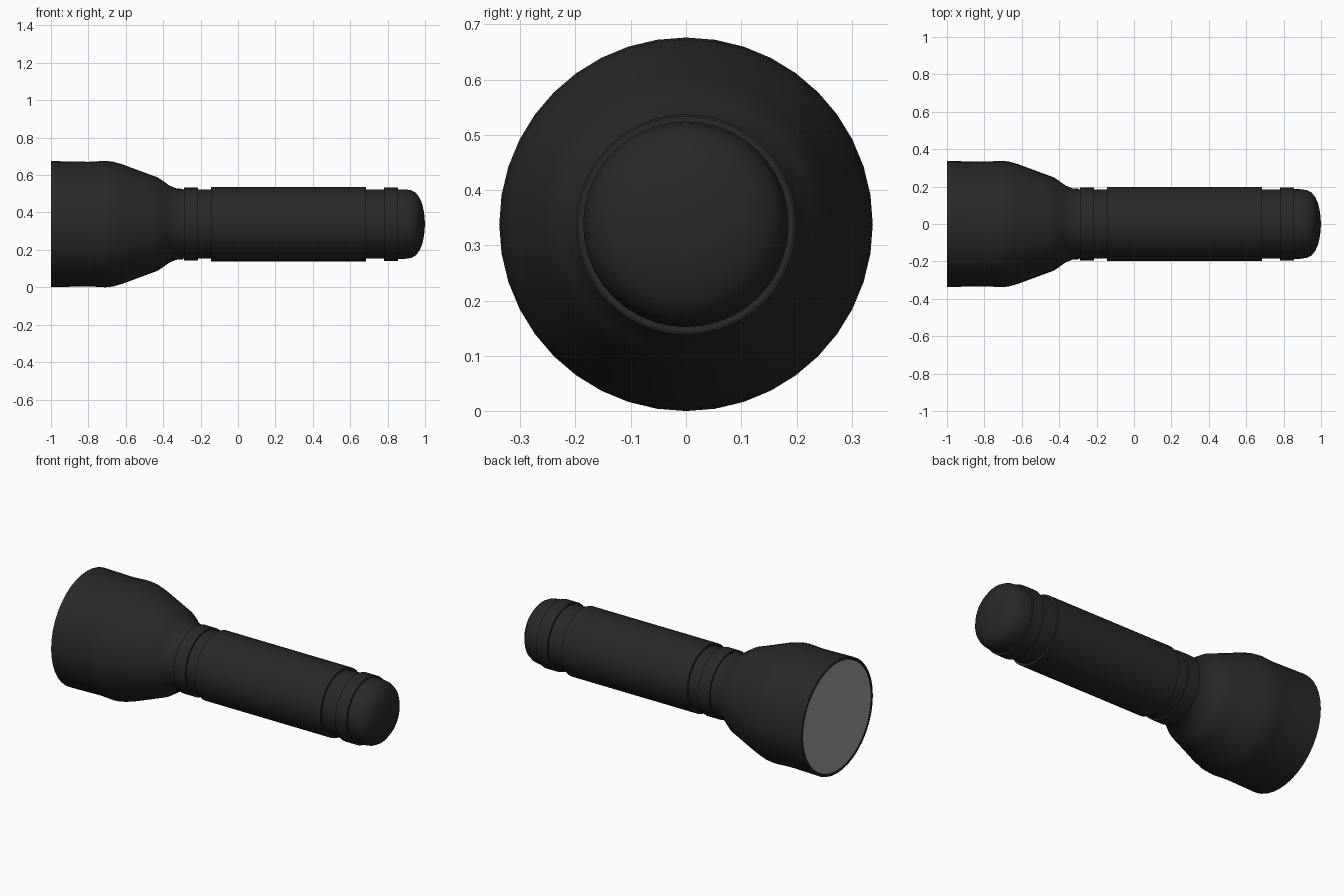
import bpy
import bmesh
from math import radians

SIDES = 40
AXIS_Z = 0.338

if "Cube" in bpy.data.objects:
    bpy.data.objects.remove(bpy.data.objects["Cube"], do_unlink=True)


def make_material(name, value):
    mat = bpy.data.materials.new(name)
    mat.use_nodes = True
    colour = (value, value, value, 1)
    mat.diffuse_color = colour
    bsdf = mat.node_tree.nodes["Principled BSDF"]
    bsdf.inputs["Base Color"].default_value = colour
    bsdf.inputs["Roughness"].default_value = 0.6
    return mat


def lathe(name, profile, mat):
    """Spin an outline of (x, radius) points around the long axis."""
    bm = bmesh.new()
    verts = [bm.verts.new((x, 0, r)) for x, r in profile]
    edges = [bm.edges.new(pair) for pair in zip(verts, verts[1:])]
    bmesh.ops.spin(bm, geom=verts + edges, cent=(0, 0, 0), axis=(1, 0, 0),
                   angle=radians(360), steps=SIDES, use_duplicate=False)
    bmesh.ops.remove_doubles(bm, verts=bm.verts, dist=0.0003)
    bmesh.ops.recalc_face_normals(bm, faces=bm.faces)
    mesh = bpy.data.meshes.new(name)
    bm.to_mesh(mesh)
    bm.free()
    mesh.materials.append(mat)
    obj = bpy.data.objects.new(name, mesh)
    obj.location.z = AXIS_Z
    bpy.context.collection.objects.link(obj)
    bpy.ops.object.select_all(action='DESELECT')
    obj.select_set(True)
    bpy.context.view_layer.objects.active = obj
    bpy.ops.object.shade_smooth_by_angle(angle=radians(35))


def sleeve(name, x0, x1, inner, outer, mat):
    """Straight band with square shoulders."""
    lathe(name, [(x0, inner), (x0, outer), (x1, outer),
                 (x1, inner), (x0, inner)], mat)


black = make_material("matte black", 0.021)
lens_grey = make_material("lens pale grey", 0.36)

# Flared head, with a thin rim around the lens seat
lathe("head", [
    (-0.97, 0.0), (-0.97, 0.322), (-0.996, 0.322), (-1.0, 0.325),
    (-1.0, 0.337), (-0.9, 0.335), (-0.8, 0.333), (-0.76, 0.335),
    (-0.71, 0.338), (-0.67, 0.334), (-0.62, 0.32), (-0.55, 0.294),
    (-0.48, 0.268), (-0.43, 0.25), (-0.4, 0.23), (-0.37, 0.208),
    (-0.35, 0.199), (-0.33, 0.191), (-0.295, 0.188), (-0.295, 0.0)], black)

# Lens, almost flush with the rim
lathe("lens", [(-0.999, 0.0), (-0.999, 0.321),
               (-0.975, 0.321), (-0.975, 0.0)], lens_grey)

# Barrel under the bands
lathe("barrel", [(-0.31, 0.0), (-0.31, 0.185), (0.86, 0.185), (0.86, 0.0)], black)

# Bands and grip
sleeve("neck_ring", -0.29, -0.213, 0.18, 0.195, black)
sleeve("grip", -0.145, 0.684, 0.18, 0.199, black)
sleeve("tail_ring", 0.78, 0.855, 0.18, 0.196, black)

# Domed tail cap
lathe("tail_cap", [(0.85, 0.0), (0.85, 0.186), (0.89, 0.186), (0.925, 0.181),
                   (0.95, 0.168), (0.97, 0.142), (0.985, 0.108),
                   (0.995, 0.06), (1.0, 0.0)], black)
